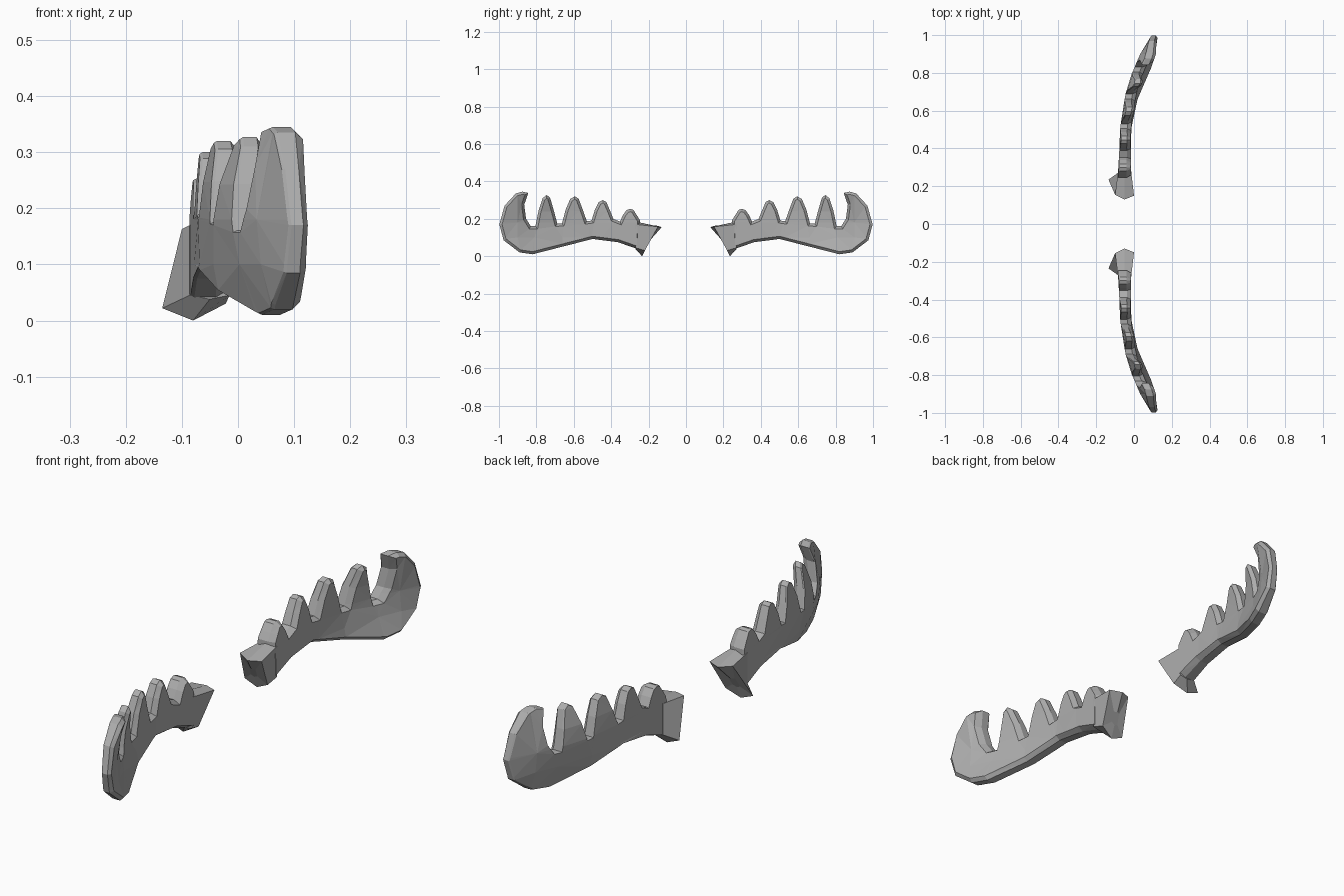
import bpy, bmesh
from mathutils import Vector

cube = bpy.data.objects.get("Cube")
if cube:
    bpy.data.objects.remove(cube)

grey = bpy.data.materials.new("bone_grey")
grey.use_nodes = True
tone = (0.42, 0.42, 0.42, 1)
grey.diffuse_color = tone
grey.node_tree.nodes["Principled BSDF"].inputs["Base Color"].default_value = tone


def lookup(table, value):
    """Linear interpolation in a short table of pairs."""
    if value <= table[0][0]:
        return table[0][1]
    for (a, fa), (b, fb) in zip(table, table[1:]):
        if value <= b:
            return fa + (fb - fa) * (value - a) / (b - a)
    return table[-1][1]


# Sideways curve of the jaw and its thickness along the length
CURVE = [(.25, -.05), (.5, -.045), (.6, -.033), (.7, -.014), (.8, .018), (.9, .062), (1, .112)]
THICKNESS = [(.25, .072), (.4, .06), (.6, .056), (.9, .058), (1, .038)]
BOWL = [(.4, 0), (.8, 1.4), (.9, 1.2), (1, .3)]


def bend(co, side):
    layer, y, z = co
    middle = lookup(CURVE, y) + lookup(BOWL, y) * (z - .18) ** 2
    half = lookup(THICKNESS, y) / 2
    if z > .2 and y < .84:
        half *= 1 - 1.8 * (z - .2)
    return Vector((middle + layer * half, side * y, z))


def tooth(y, top, valley, half):
    """Outline of one blunt tooth, from its outer to its inner side."""
    rise = top - valley
    shape = ((1, 0), (.72, .5), (.36, .9), (0, 1), (-.3, .92), (-.64, .5), (-.95, .08))
    return [Vector((y + half * a, valley + rise * b)) for a, b in shape]


def jaw_outline():
    claw = [(.25, .035), (.365, .075), (.5, .092), (.82, .01), (.89, .02), (.975, .085),
            (.998, .17), (.97, .27), (.91, .335), (.875, .345), (.843, .338),
            (.865, .275), (.855, .2), (.83, .16)]
    points = [Vector(p) for p in claw]
    for spec in ((.745, .327, .16, .06), (.595, .32, .175, .068),
                 (.445, .3, .19, .06), (.298, .253, .185, .055)):
        points += tooth(*spec)
    return points + [Vector((.245, .165))]


def inset(points, amount):
    """Move an anticlockwise outline inwards by a fixed amount."""
    result = []
    for i, p in enumerate(points):
        before = (p - points[i - 1]).normalized()
        after = (points[(i + 1) % len(points)] - p).normalized()
        n = Vector((-before.y - after.y, before.x + after.x)).normalized()
        reach = max(.6, n.dot(Vector((-after.y, after.x))))
        result.append(p + n * amount / reach)
    return result


def finish(bm, name):
    bmesh.ops.recalc_face_normals(bm, faces=bm.faces)
    mesh = bpy.data.meshes.new(name)
    bm.to_mesh(mesh)
    bm.free()
    mesh.materials.append(grey)
    obj = bpy.data.objects.new(name, mesh)
    bpy.context.collection.objects.link(obj)


def bridge(bm, first, second):
    count = len(first)
    for i in range(count):
        j = (i + 1) % count
        bm.faces.new((first[i], first[j], second[j], second[i]))


def make_jaw(name, side):
    bm = bmesh.new()
    outline = jaw_outline()
    layers = ((-1, inset(outline, .003)), (-.8, outline), (.3, outline), (1, inset(outline, .014)))
    rings = [[bm.verts.new((x, p.x, p.y)) for p in points] for x, points in layers]
    for first, second in zip(rings, rings[1:]):
        bridge(bm, first, second)
    bm.faces.new(rings[0])
    bm.faces.new(rings[-1])
    # Cut the flat plate so that it can follow the curve
    cuts = [((0, y, 0), (0, 1, 0)) for y in (.38, .52, .66, .81, .9)]
    cuts += [((0, 0, z), (0, 0, 1)) for z in (.1, .18)]
    for point, normal in cuts:
        geometry = bm.verts[:] + bm.edges[:] + bm.faces[:]
        bmesh.ops.bisect_plane(bm, geom=geometry, dist=.0001, plane_co=point, plane_no=normal)
    bmesh.ops.triangulate(bm, faces=bm.faces)
    for v in bm.verts:
        v.co = bend(v.co, side)
    finish(bm, name)


def make_flare(name, side):
    # Flared inner end with a shallow socket
    root = [(-.086, .27, .17), (-.05, .27, .185), (-.014, .27, .17),
            (-.015, .27, .045), (-.05, .27, .038), (-.086, .27, .045)]
    rim = [(-.1, .155, .163), (-.05, .13, .155), (0, .15, .157),
           (-.022, .22, .03), (-.08, .235, 0), (-.135, .235, .022)]
    centre = Vector((-.076, .205, .07))
    socket = [centre.lerp(Vector(p), .28) for p in rim]
    bm = bmesh.new()
    rings = [[bm.verts.new((x, side * y, z)) for x, y, z in ring] for ring in (root, rim, socket)]
    for first, second in zip(rings, rings[1:]):
        bridge(bm, first, second)
    bm.faces.new(rings[0])
    bm.faces.new(rings[-1])
    finish(bm, name)


for label, side in (("front", -1), ("back", 1)):
    make_jaw(label + "_toothed_jaw", side)
    make_flare(label + "_flared_end", side)
